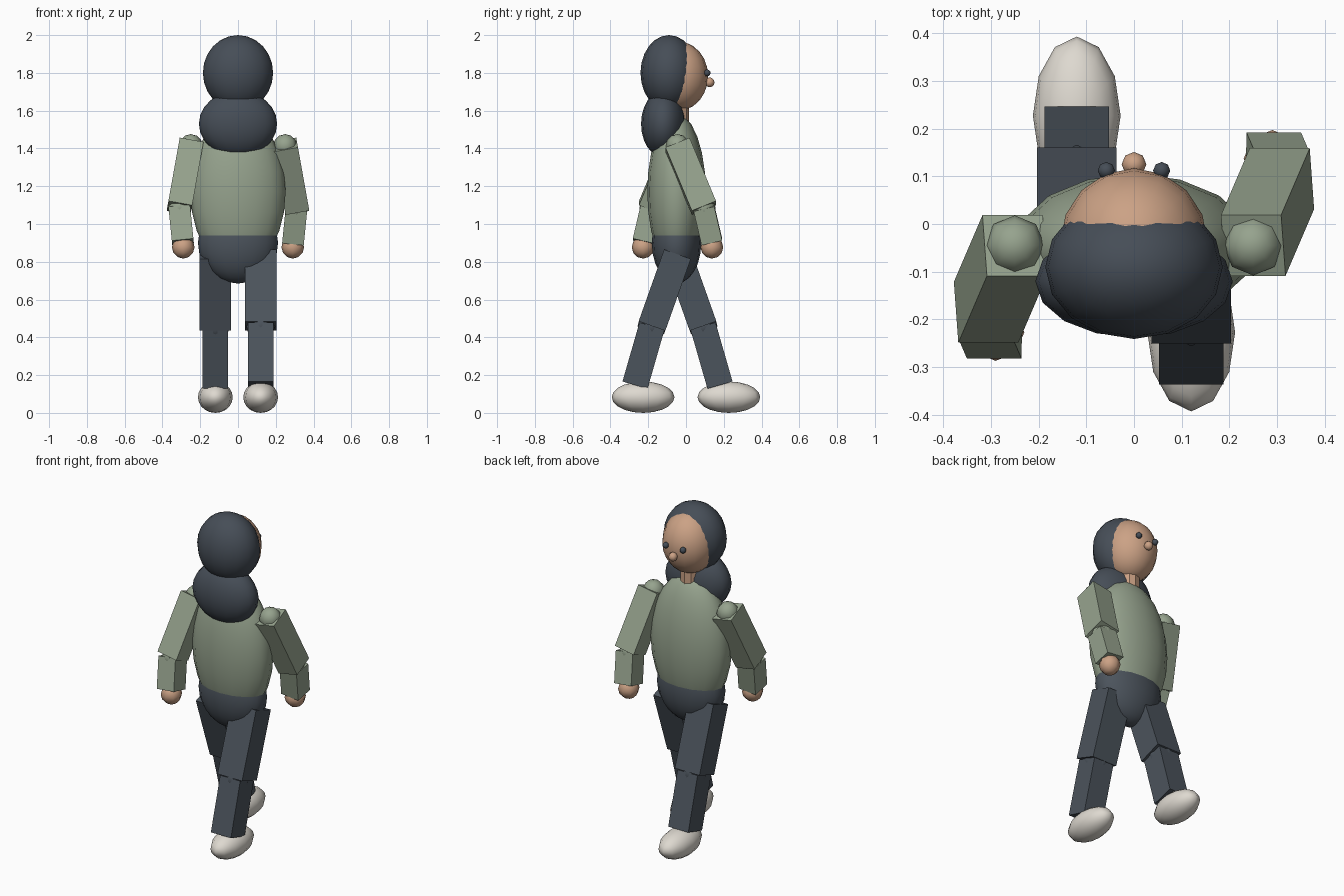
import bpy
from mathutils import Matrix, Vector

cube = bpy.data.objects.get("Cube")
if cube:
    bpy.data.objects.remove(cube, do_unlink=True)


def material(name, rgb):
    m = bpy.data.materials.new(name)
    m.use_nodes = True
    m.diffuse_color = (*rgb, 1)
    m.node_tree.nodes["Principled BSDF"].inputs["Base Color"].default_value = (*rgb, 1)
    return m


HAIR = material("dark slate hair", (0.061, 0.075, 0.095))
PANTS = material("slate trousers", (0.071, 0.087, 0.107))
SKIN = material("warm skin", (0.600, 0.360, 0.235))
SHIRT = material("sage shirt", (0.305, 0.366, 0.270))
SHOE = material("off white shoe", (0.730, 0.694, 0.631))


def finish(name, mat, smooth):
    obj = bpy.context.object
    obj.name = name
    obj.data.materials.append(mat)
    if smooth:
        bpy.ops.object.shade_smooth()
    return obj


def ellipsoid(name, mat, center, radii, segments=16, rings=12):
    bpy.ops.mesh.primitive_uv_sphere_add(segments=segments, ring_count=rings, location=center)
    obj = finish(name, mat, True)
    obj.scale = radii
    return obj


def ball(name, mat, center, radius):
    return ellipsoid(name, mat, center, (radius,) * 3, 8, 6)


def limb(name, mat, top, bottom, width, depth):
    """Box running between two joints, its width edge kept sideways."""
    top, bottom = Vector(top), Vector(bottom)
    z = (top - bottom).normalized()
    x = Vector((0, 1, 0)).cross(z).normalized()
    y = z.cross(x)
    bpy.ops.mesh.primitive_cube_add(size=1)
    obj = finish(name, mat, False)
    size = Matrix.Diagonal((width, depth, (top - bottom).length, 1))
    rot = Matrix((x, y, z)).transposed().to_4x4()
    obj.matrix_world = Matrix.Translation((top + bottom) / 2) @ rot @ size
    return obj


MID = -0.045  # depth of the body axis

# Trunk
ellipsoid("torso", SHIRT, (0, MID - 0.005, 1.17), (0.252, 0.155, 0.415))
ellipsoid("hips", PANTS, (0, MID - 0.005, 0.90), (0.212, 0.131, 0.215))

# Neck, head and face
bpy.ops.mesh.primitive_cylinder_add(vertices=10, radius=0.06, depth=0.2, location=(0, MID, 1.57))
finish("neck", SKIN, False)
bpy.ops.object.shade_smooth_by_angle()
ellipsoid("head", SKIN, (0, -0.04, 1.783), (0.155, 0.157, 0.183))
ball("nose", SKIN, (0, 0.125, 1.75), 0.026)
ellipsoid("hair_cap", HAIR, (0, -0.09, 1.80), (0.186, 0.151, 0.20))
ellipsoid("hair_back", HAIR, (0, -0.12, 1.53), (0.207, 0.118, 0.176))

# Paired parts; swing is the walking direction of the arm on that side
for side, s in (("left", 1), ("right", -1)):
    def point(x, swing, z):
        return (s * x, MID + s * swing, z)

    ball(side + "_eye", HAIR, (s * 0.058, 0.112, 1.80), 0.018)

    # Arm
    shoulder = point(0.25, 0, 1.42)
    elbow = point(0.31, 0.14, 1.085)
    wrist = point(0.292, 0.182, 0.905)
    ball(side + "_shoulder", SHIRT, (shoulder[0], MID, 1.413), 0.063)
    limb(side + "_upper_arm", SHIRT, shoulder, elbow, 0.128, 0.138)
    ball(side + "_elbow", SHIRT, elbow, 0.062)
    limb(side + "_forearm", SHIRT, elbow, wrist, 0.115, 0.112)
    ball(side + "_hand", SKIN, point(0.29, 0.182, 0.877), 0.060)

    # Leg, swinging opposite to the arm
    hip = point(0.12, 0, 0.84)
    knee = point(0.12, -0.135, 0.46)
    ankle = point(0.12, -0.225, 0.147)
    limb(side + "_thigh", PANTS, hip, knee, 0.166, 0.150)
    ball(side + "_knee", PANTS, knee, 0.076)
    limb(side + "_shin", PANTS, knee, ankle, 0.135, 0.138)
    ellipsoid(side + "_shoe", SHOE, (s * 0.12, -s * 0.227, 0.083), (0.092, 0.166, 0.083), 12, 10)
